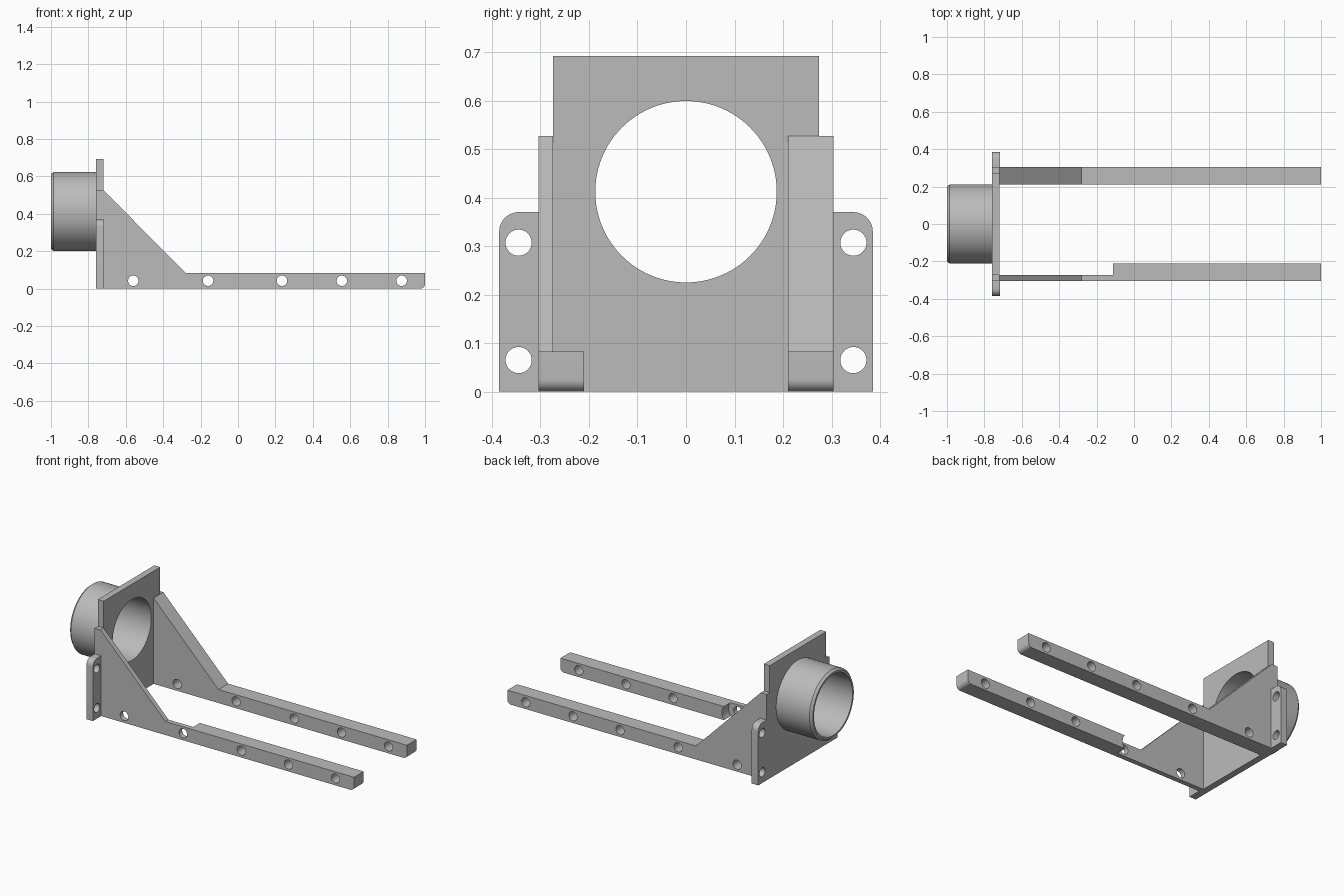
import bpy
import bmesh
from math import sin, cos, pi, radians
from mathutils import Matrix, Vector

if "Cube" in bpy.data.objects:
    bpy.data.objects.remove(bpy.data.objects["Cube"], do_unlink=True)

COLOR = (0.5, 0.5, 0.5, 1)
grey = bpy.data.materials.new("plain grey")
grey.use_nodes = True
grey.diffuse_color = COLOR
grey.node_tree.nodes["Principled BSDF"].inputs["Base Color"].default_value = COLOR

# Main dimensions
BACK, FACE, TIP = -0.76, -0.72, 1.0
OUTER, WEB, INNER = 0.304, 0.274, 0.21
ARM_H, GUSSET_H, GUSSET_X = 0.083, 0.527, -0.28
BORE_Z, BORE_R, TUBE_R = 0.412, 0.187, 0.211
HOLE_X, HOLE_Z, HOLE_R = (-0.56, -0.16, 0.235, 0.555, 0.875), 0.042, 0.028


def finish(name, bm):
    bmesh.ops.recalc_face_normals(bm, faces=bm.faces)
    mesh = bpy.data.meshes.new(name)
    bm.to_mesh(mesh)
    bm.free()
    mesh.materials.append(grey)
    obj = bpy.data.objects.new(name, mesh)
    bpy.context.collection.objects.link(obj)
    return obj


def prism(name, points, axis, start, end):
    """Extrude a profile: (x, z) points along y, or (y, z) points along x."""
    place = (lambda a, b: (a, start, b)) if axis == "y" else (lambda a, b: (start, a, b))
    bm = bmesh.new()
    face = bm.faces.new([bm.verts.new(place(a, b)) for a, b in points])
    new = bmesh.ops.extrude_face_region(bm, geom=[face])["geom"]
    step = Vector((0, end - start, 0)) if axis == "y" else Vector((end - start, 0, 0))
    bmesh.ops.translate(bm, vec=step, verts=[v for v in new if isinstance(v, bmesh.types.BMVert)])
    return finish(name, bm)


def arc(cx, cz, r, a0, a1, n=8):
    angles = [radians(a0 + (a1 - a0) * i / n) for i in range(n + 1)]
    return [(cx + r * cos(a), cz + r * sin(a)) for a in angles]


def circle(cx, cz, r, n):
    return arc(cx, cz, r, 0, 360, n)[:-1]


def drill(obj, axis, holes, start, end, n=32):
    """Cut round holes (a, z, radius) through a part and drop the cutters."""
    for a, z, r in holes:
        cutter = prism("cutter", circle(a, z, r, n), axis, start, end)
        cutter.hide_render = True
        mod = obj.modifiers.new("hole", "BOOLEAN")
        mod.operation, mod.solver, mod.object = "DIFFERENCE", "EXACT", cutter
        deps = bpy.context.evaluated_depsgraph_get()
        mesh = bpy.data.meshes.new_from_object(obj.evaluated_get(deps))
        obj.modifiers.clear()
        obj.data = mesh
        bpy.data.objects.remove(cutter, do_unlink=True)


parts = []

# Upright back plate with shoulders and a large bore
plate = prism("back_plate", [
    (-OUTER, 0), (OUTER, 0), (OUTER, GUSSET_H), (WEB, GUSSET_H), (WEB, 0.692),
    (-WEB, 0.692), (-WEB, GUSSET_H), (-OUTER, GUSSET_H)], "x", BACK, FACE)
drill(plate, "x", [(0, BORE_Z, BORE_R)], BACK - 0.1, FACE + 0.1, 96)
parts.append(plate)

# Mounting ears with rounded top corners
for side, label in ((-1, "front"), (1, "rear")):
    outline = [(OUTER, 0), (0.385, 0)] + arc(0.345, 0.33, 0.04, 0, 90) + [(OUTER, 0.37)]
    ear = prism(label + "_ear", [(side * y, z) for y, z in outline], "x", BACK, FACE + 0.004)
    drill(ear, "x", [(side * 0.345, z, 0.027) for z in (0.065, 0.307)], BACK - 0.1, FACE + 0.1)
    parts.append(ear)

# Side arms: gusset running into a long bar with a rounded lower tip
tip = arc(TIP - 0.025, 0.025, 0.025, -90, 0) + [(TIP, ARM_H)]
arm_outline = [(FACE, 0)] + tip + [(GUSSET_X, ARM_H), (FACE, GUSSET_H)]
bolt_holes = [(x, HOLE_Z, HOLE_R) for x in HOLE_X]

rear_arm = prism("rear_arm", arm_outline, "y", INNER, OUTER)
drill(rear_arm, "y", bolt_holes, INNER - 0.1, OUTER + 0.1)
front_web = prism("front_arm_web", arm_outline, "y", -OUTER, -WEB)
drill(front_web, "y", bolt_holes, -OUTER - 0.1, -WEB + 0.1)

# Thick inner half of the front bar, its end hollowed around the bolt
front_bar = prism("front_arm_bar", [(-0.112, 0)] + tip + [(-0.112, ARM_H)], "y", -WEB, -INNER)
drill(front_bar, "y", [(HOLE_X[1], HOLE_Z, 0.064)] + bolt_holes[2:], -WEB - 0.1, -INNER + 0.1)
parts += [rear_arm, front_web, front_bar]

# Tube with a chamfered rim, turned about the bore axis
bm = bmesh.new()
section = [(BACK, BORE_R), (-1, BORE_R), (-1, TUBE_R - 0.012), (-0.986, TUBE_R), (BACK, TUBE_R)]
ring = [bm.verts.new((x, 0, BORE_Z + r)) for x, r in section]
edges = [bm.edges.new((ring[i], ring[(i + 1) % len(ring)])) for i in range(len(ring))]
bmesh.ops.spin(bm, geom=ring + edges, cent=(0, 0, BORE_Z), axis=(1, 0, 0),
               angle=2 * pi, steps=96, use_duplicate=False)
bmesh.ops.remove_doubles(bm, verts=bm.verts, dist=1e-5)
parts.append(finish("tube", bm))

# Smooth round surfaces, keep edges sharp
bpy.ops.object.select_all(action="DESELECT")
for obj in parts:
    obj.select_set(True)
bpy.context.view_layer.objects.active = parts[0]
bpy.ops.object.shade_smooth_by_angle(angle=radians(30))
